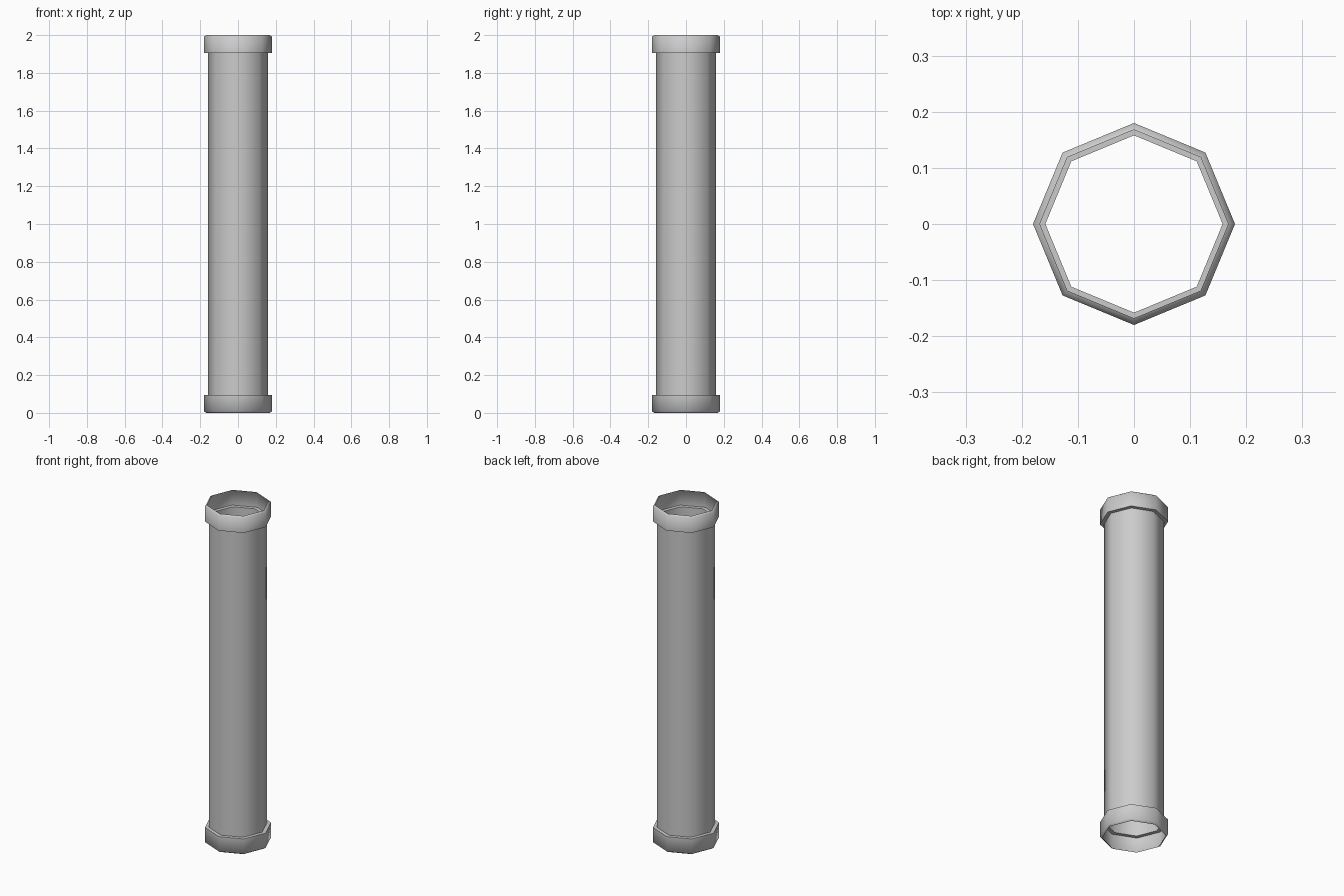
import bpy, bmesh, math

if "Cube" in bpy.data.objects:
    bpy.data.objects.remove(bpy.data.objects["Cube"])

SIDES = 8


def lathe(name, profile):
    """Spin an open (radius, z) profile into an octagonal shell."""
    bm = bmesh.new()
    rings = []
    for r, z in profile:
        rings.append([bm.verts.new((r * math.cos(math.tau * i / SIDES),
                                    r * math.sin(math.tau * i / SIDES), z))
                      for i in range(SIDES)])
    for a, b in zip(rings, rings[1:]):
        for i in range(SIDES):
            j = (i + 1) % SIDES
            bm.faces.new((a[i], a[j], b[j], b[i]))
    mesh = bpy.data.meshes.new(name)
    bm.to_mesh(mesh)
    bm.free()
    obj = bpy.data.objects.new(name, mesh)
    bpy.context.collection.objects.link(obj)
    bpy.ops.object.select_all(action='DESELECT')
    obj.select_set(True)
    bpy.context.view_layer.objects.active = obj
    bpy.ops.object.shade_smooth_by_angle(angle=math.radians(60))
    return obj


# Half profile from the rim: turned-in lip, collar wall, ledge, pipe wall
half = [(0.168, 0.0), (0.18, 0.008), (0.18, 0.095), (0.158, 0.095)]

# Open pipe with a matching collar at each end
lathe("pipe", half + [(r, 2.0 - z) for r, z in reversed(half)])
